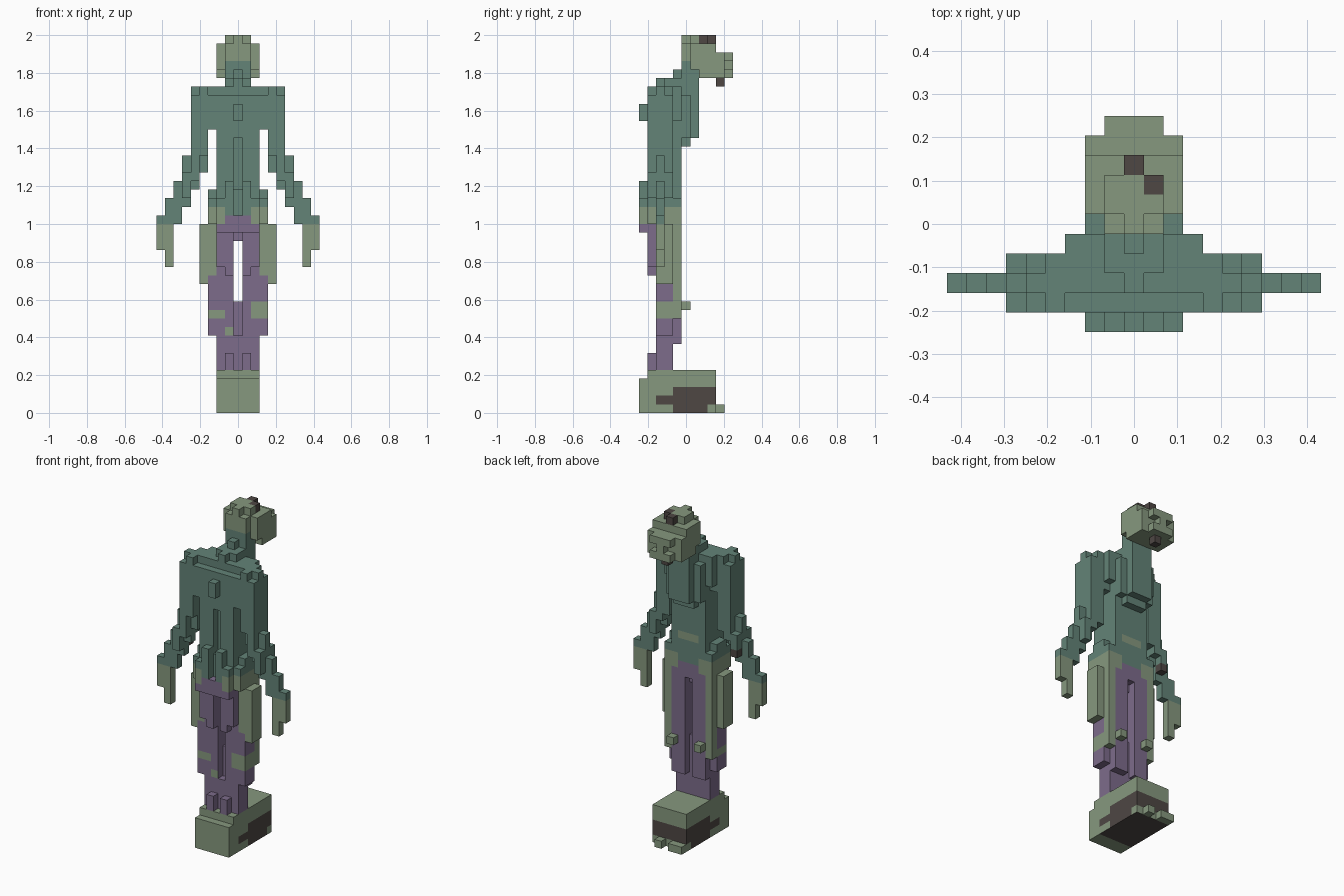
import bpy, bmesh
from mathutils import Vector

if "Cube" in bpy.data.objects:
    bpy.data.objects.remove(bpy.data.objects["Cube"])

V = 2 / 44                      # block size
cells = {}                      # (i, j, k) -> part name


def block(part, i0, i1, j0, j1, k0, k1, mirror=False):
    """Fill a box of blocks, inclusive indices; optionally mirrored in x."""
    for i in range(i0, i1 + 1):
        for j in range(j0, j1 + 1):
            for k in range(k0, k1 + 1):
                cells[(i, j, k)] = part
                if mirror:
                    cells[(-i, j, k)] = part


def carve(*boxes):
    """Remove mirrored boxes of blocks."""
    for i0, i1, j0, j1, k0, k1 in boxes:
        for i in range(i0, i1 + 1):
            for j in range(j0, j1 + 1):
                for k in range(k0, k1 + 1):
                    cells.pop((i, j, k), None)
                    cells.pop((-i, j, k), None)


# feet: one joined slab with toes
block("feet", -2, 2, -5, 3, 0, 3)
block("feet", -2, 2, -4, 3, 4, 4)
for toe in (-2, -1, 1):
    block("feet", toe, toe, 4, 4, 0, 0)

# legs: shins, thighs, outer flanks, calves and kneecaps
block("legs", 0, 2, -3, -2, 5, 8, True)
block("legs", 0, 0, -2, -2, 9, 12)
block("legs", 1, 2, -3, -2, 9, 15, True)
block("legs", 1, 2, -1, -1, 8, 20, True)
block("legs", 1, 2, -3, -2, 16, 20, True)
block("legs", 1, 1, -4, -4, 16, 20, True)
block("legs", 2, 2, -4, -4, 17, 20, True)
block("legs", 3, 3, -3, -2, 9, 22, True)
block("legs", 3, 3, -1, -1, 11, 22, True)
block("legs", 4, 4, -3, -2, 15, 21, True)
block("legs", 1, 1, -4, -4, 5, 6, True)
block("legs", 2, 2, 0, 0, 12, 12, True)
block("legs", 0, 0, -3, -2, 20, 20)

# hips
block("hips", -2, 2, -4, -1, 21, 25)
block("hips", 3, 3, -4, -1, 22, 24, True)
block("hips", 3, 3, -3, -2, 25, 25, True)
block("hips", 1, 2, -5, -5, 21, 24, True)
block("hips", 1, 1, -5, -5, 25, 26, True)
block("hips", 0, 0, -5, -5, 21, 22)

# torso: waist, back, chest and shoulder bridge
block("torso", -2, 2, -3, -1, 26, 30)
block("torso", 1, 2, -4, -4, 26, 36, True)
block("torso", 0, 0, -4, -4, 32, 36)
block("torso", -2, 2, -3, -1, 31, 37)
block("torso", 3, 3, -4, -2, 33, 36, True)
block("torso", 3, 3, -3, -1, 34, 37, True)
block("torso", -1, 1, 0, 0, 31, 31)
block("torso", -2, 2, 0, 0, 32, 36)
block("torso", -1, 1, 1, 1, 32, 37)
block("torso", -1, 1, 0, 0, 37, 37)
block("torso", 0, 0, -5, -5, 34, 35)

# neck
block("neck", -1, 1, -2, 1, 38, 38)
block("neck", 0, 0, -3, -3, 38, 38)
block("neck", -1, 1, 0, 2, 39, 39)
block("neck", 0, 0, -1, -1, 39, 39)

# head: skull, jaw, face with sunken eyes
block("head", -1, 1, 0, 0, 40, 42)
block("head", -2, 2, 1, 3, 40, 42)
block("head", -2, 2, 2, 4, 39, 41)
block("head", -1, 1, 5, 5, 39, 41)
block("head", -1, 1, 1, 2, 43, 43)
block("head", 0, 0, 0, 3, 43, 43)
block("head", 0, 0, 4, 4, 38, 38)
carve((1, 1, 5, 5, 40, 40))

# arms, sloping outwards, thinning to the wrist
block("arms", 4, 5, -4, -2, 30, 36, True)
block("arms", 4, 4, -3, -2, 28, 29, True)
block("arms", 4, 5, -3, -3, 37, 37, True)
block("arms", 4, 4, -4, -2, 37, 37, True)
block("arms", 5, 5, -4, -2, 27, 29, True)
block("arms", 5, 5, -3, -3, 26, 26, True)
block("arms", 6, 6, -4, -2, 25, 27, True)
block("arms", 6, 6, -3, -3, 24, 29, True)
block("arms", 7, 7, -3, -3, 22, 26, True)
block("arms", 8, 8, -3, -3, 22, 24, True)
block("arms", 9, 9, -3, -3, 22, 22, True)
# hands
block("hands", 8, 8, -3, -3, 17, 21, True)
block("hands", 9, 9, -3, -3, 19, 21, True)


def material(name, rgb):
    m = bpy.data.materials.new(name)
    lin = [((c / 255 + 0.055) / 1.055) ** 2.4 for c in rgb]
    m.diffuse_color = (*lin, 1)
    m.use_nodes = True
    m.node_tree.nodes["Principled BSDF"].inputs["Base Color"].default_value = m.diffuse_color
    return m


SKIN, TEAL, PURPLE, DARK = range(4)
mats = [material("pale green skin", (134, 152, 126)),
        material("teal shirt", (99, 131, 119)),
        material("purple trousers", (125, 108, 139)),
        material("dark brown", (78, 71, 68))]


def colour(part, c, n):
    """Colour of one block face from its part, position and direction."""
    i, j, k = c
    a = abs(i)
    if part == "feet":
        if n[2] < 0:
            return DARK if -3 <= j <= 3 else SKIN
        if n[1] > 0:
            return DARK if k in (1, 2) else SKIN
        if n[0]:
            if k == 1 and -3 <= j <= 3 or k == 2 and -1 <= j <= 3:
                return DARK
            if k == 0 and -1 <= j <= 2:
                return DARK
        return SKIN
    if part == "legs":
        if a == 4 or j == 0 or (a == 3 and (j == -1 or k >= 16)):
            return SKIN
        if i in (2, 3) and k in (11, 12) and j < -1:        # worn patches
            return SKIN
        if (i in (-3, -2) and k == 11 and j < -1) or (i == -1 and k == 9 and n[1] < 0):
            return SKIN
        return PURPLE
    if part == "hips":
        if k >= 24:
            return TEAL
        if k == 21 or (a <= 1 and k <= 22):
            return PURPLE
        return SKIN if a >= 2 else TEAL
    if part == "torso":
        return SKIN if (k == 26 and a <= 1 and j == -1 and n[1] > 0) else TEAL
    if part == "head":
        if c in ((0, 3, 43), (1, 2, 43), (0, 4, 38)):
            return DARK
        return TEAL if k == 40 and j == 0 else SKIN
    if part == "arms":
        return DARK if i == -6 and j == -2 and k == 25 else TEAL
    return SKIN if part == "hands" else TEAL


def build(part):
    """Make the outer skin of one part's blocks."""
    bm = bmesh.new()
    for c, p in cells.items():
        if p != part:
            continue
        centre = Vector((c[0], c[1], c[2] + 0.5))
        for axis in range(3):
            for s in (-1, 1):
                n = [0, 0, 0]
                n[axis] = s
                if tuple(c[q] + n[q] for q in range(3)) in cells:
                    continue
                u, w = Vector((0, 0, 0)), Vector((0, 0, 0))
                u[(axis + 1) % 3] = 0.5
                w[(axis + 2) % 3] = 0.5 * s
                mid = centre + Vector(n) * 0.5
                f = bm.faces.new([bm.verts.new((mid + o) * V)
                                  for o in (-u - w, u - w, u + w, w - u)])
                f.material_index = colour(part, c, n)
    bmesh.ops.remove_doubles(bm, verts=bm.verts, dist=0.001)
    bmesh.ops.dissolve_limit(bm, angle_limit=0.02, verts=bm.verts,
                             edges=bm.edges, delimit={'MATERIAL'})
    me = bpy.data.meshes.new(part)
    bm.to_mesh(me)
    bm.free()
    for m in mats:
        me.materials.append(m)
    bpy.context.collection.objects.link(bpy.data.objects.new(part, me))


for name in ("feet", "legs", "hips", "torso", "neck", "head", "arms", "hands"):
    build(name)
